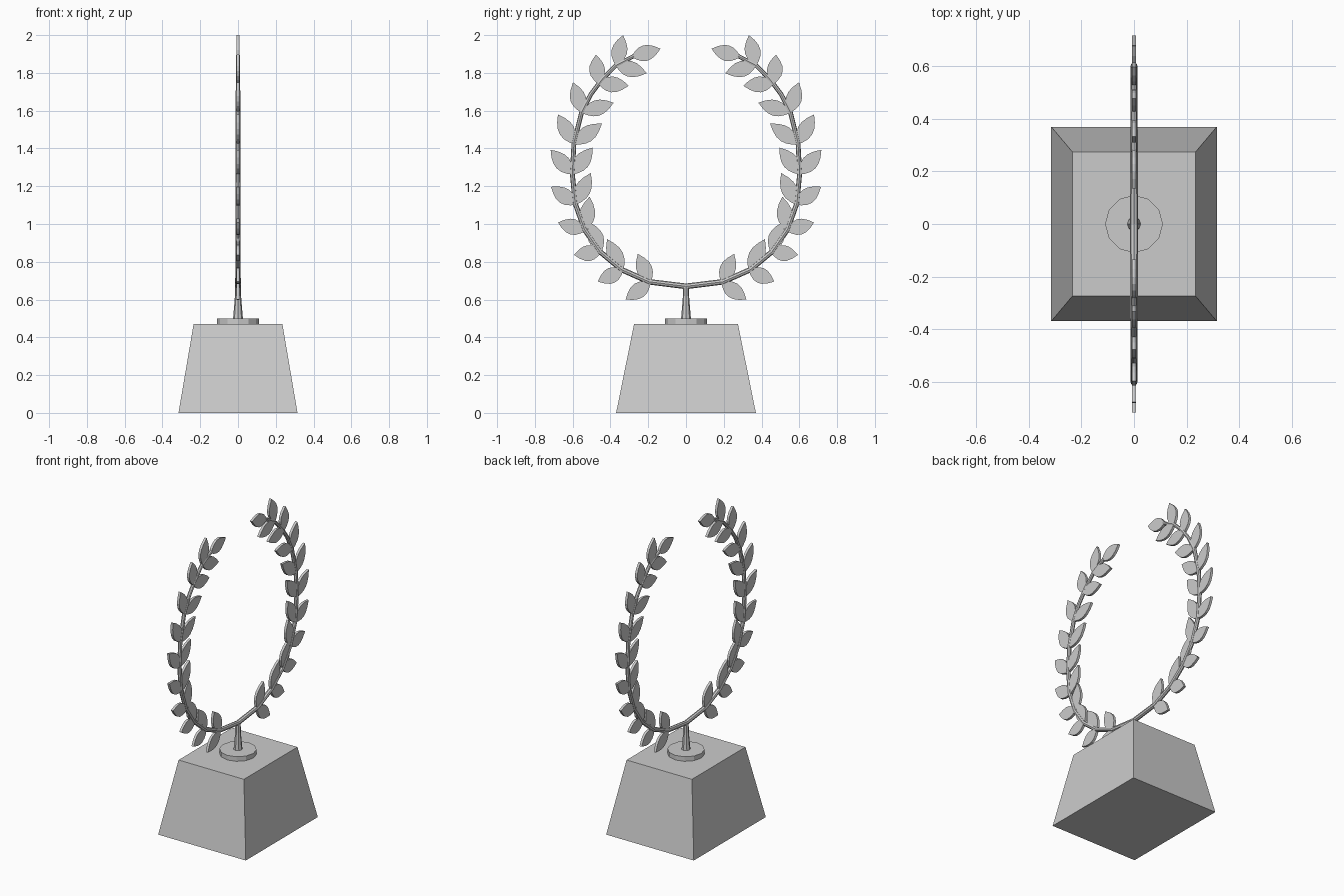
import bpy, bmesh, math
from mathutils import Vector

if "Cube" in bpy.data.objects:
    bpy.data.objects.remove(bpy.data.objects["Cube"])


def make_object(name, bm):
    bmesh.ops.recalc_face_normals(bm, faces=bm.faces)
    mesh = bpy.data.meshes.new(name)
    bm.to_mesh(mesh)
    bm.free()
    obj = bpy.data.objects.new(name, mesh)
    bpy.context.collection.objects.link(obj)
    return obj


def loft(name, rings):
    """Join rings of points with quads and close both ends."""
    bm = bmesh.new()
    loops = [[bm.verts.new(p) for p in ring] for ring in rings]
    n = len(loops[0])
    for a, b in zip(loops, loops[1:]):
        for i in range(n):
            j = (i + 1) % n
            bm.faces.new((a[i], a[j], b[j], b[i]))
    bm.faces.new(loops[0][::-1])
    bm.faces.new(loops[-1])
    return make_object(name, bm)


def rect(hx, hy, z):
    return [(-hx, -hy, z), (hx, -hy, z), (hx, hy, z), (-hx, hy, z)]


def circle(r, z, n):
    return [(r * math.cos(math.tau * i / n), r * math.sin(math.tau * i / n), z)
            for i in range(n)]


# Pedestal, disc and short post
loft("pedestal", [rect(0.315, 0.37, 0), rect(0.235, 0.275, 0.47)])
loft("disc", [circle(0.11, 0.47, 12), circle(0.11, 0.50, 12)])
loft("post", [circle(0.026, 0.50, 8), circle(0.017, 0.61, 8), circle(0.016, 0.67, 8)])

# Branch centre line in (y, z), one half of the wreath
path = [(0, 0.67), (0.195, 0.694), (0.34, 0.758), (0.455, 0.853), (0.537, 0.97),
        (0.587, 1.11), (0.602, 1.27), (0.593, 1.43), (0.553, 1.59), (0.505, 1.685),
        (0.445, 1.765), (0.37, 1.84), (0.275, 1.89)]


def branch(name, side):
    rings = []
    for i, p in enumerate(path):
        a, b = Vector(path[max(i - 1, 0)]), Vector(path[min(i + 1, len(path) - 1)])
        t = (b - a).normalized() if i else Vector((1, 0))
        r = 0.015 - 0.004 * i / (len(path) - 1)
        ring = []
        for k in range(8):
            ang = math.tau * k / 8
            u = r * math.sin(ang)
            ring.append((r * math.cos(ang), side * (p[0] - t.y * u), p[1] + t.x * u))
        rings.append(ring)
    loft(name, rings)


# Leaf outline: (fraction of length, half width)
outline = [(0, 0.004), (0.12, 0.021), (0.28, 0.036), (0.45, 0.042), (0.62, 0.038),
           (0.8, 0.024), (1, 0)]


def leaf(name, base, tip, side):
    b, t = Vector(base), Vector(tip)
    d = t - b
    n = Vector((-d.y, d.x)).normalized()
    pts = [b + d * f + n * w for f, w in outline]
    pts += [b + d * f - n * w for f, w in outline[-2::-1]]
    loft(name, [[(x, side * p.x, p.y) for p in pts] for x in (-0.008, 0.008)])


# Leaf pairs: base, outer tip, inner tip in (y, z)
pairs = [((0.19, 0.69), (0.32, 0.60), (0.255, 0.842)),
         ((0.335, 0.755), (0.467, 0.695), (0.418, 0.92)),
         ((0.45, 0.853), (0.593, 0.837), (0.51, 1.01)),
         ((0.535, 0.965), (0.678, 1.008), (0.51, 1.145)),
         ((0.583, 1.105), (0.715, 1.197), (0.504, 1.27)),
         ((0.602, 1.265), (0.717, 1.393), (0.494, 1.405)),
         ((0.593, 1.425), (0.678, 1.58), (0.445, 1.532)),
         ((0.548, 1.59), (0.598, 1.75), (0.383, 1.642)),
         ((0.465, 1.745), (0.477, 1.897), (0.303, 1.732)),
         ((0.37, 1.84), (0.333, 2.0), (0.208, 1.798))]

for side, word in ((1, "right"), (-1, "left")):
    branch(f"{word}_branch", side)
    for i, (base, outer, inner) in enumerate(pairs, 1):
        leaf(f"{word}_outer_leaf_{i}", base, outer, side)
        leaf(f"{word}_inner_leaf_{i}", base, inner, side)
    leaf(f"{word}_end_leaf", (0.285, 1.885), (0.135, 1.928), side)
